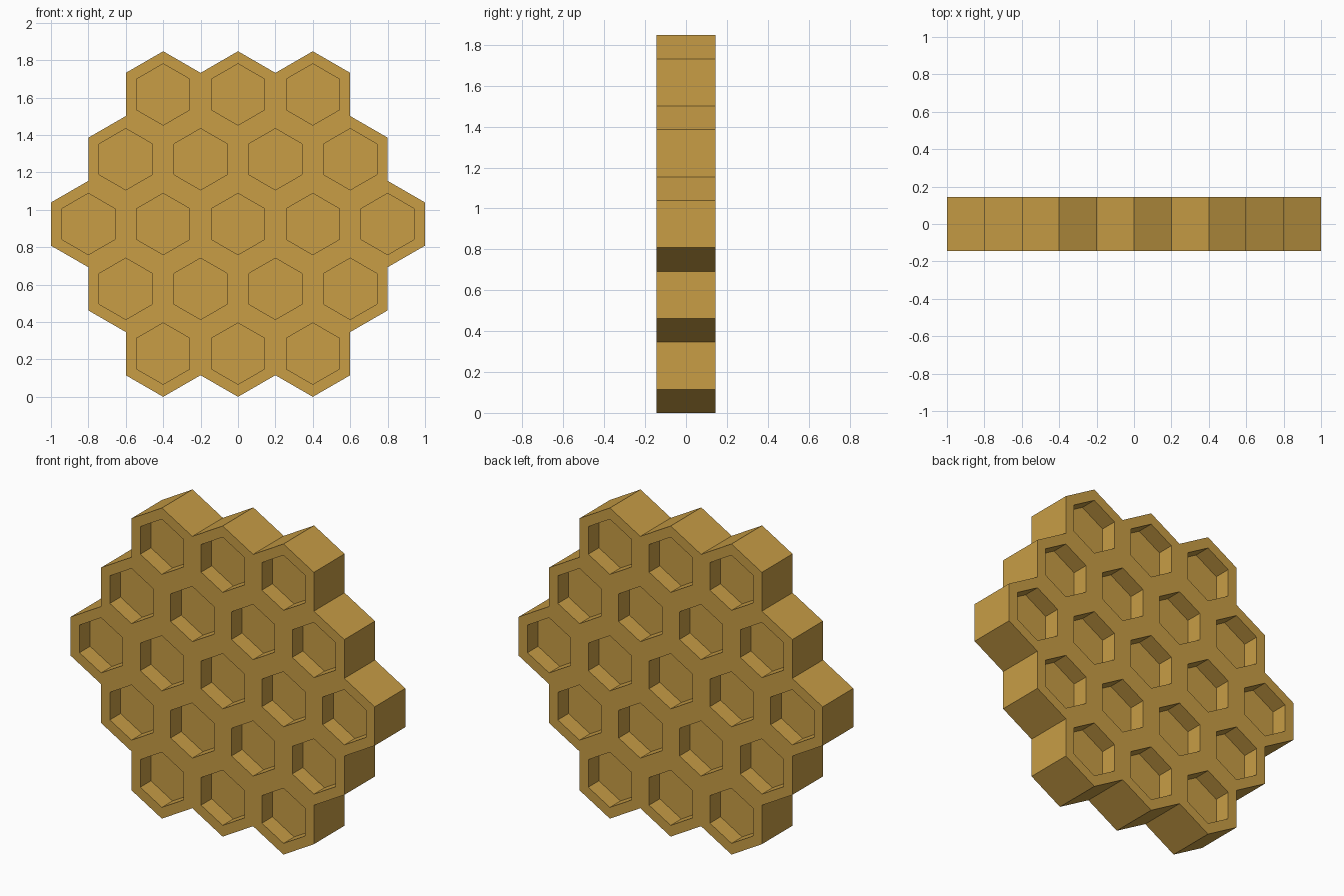
import bpy, bmesh
from math import sin, cos, pi, sqrt
from mathutils import Vector

if "Cube" in bpy.data.objects:
    bpy.data.objects.remove(bpy.data.objects["Cube"])

PITCH = 0.4                  # cell spacing
R_OUT = PITCH / sqrt(3)      # cell corner radius
R_IN = 0.164                 # pocket corner radius
HALF = 0.144                 # half thickness of the slab
FLOOR = 0.044                # half thickness of the web between pockets
ROW = PITCH * sqrt(3) / 2
Z_MID = 2 * ROW + R_OUT


def hexagon(bm, x, z, r, y):
    return [bm.verts.new((x + r * cos(pi / 6 + i * pi / 3), y,
                          z + r * sin(pi / 6 + i * pi / 3))) for i in range(6)]


def band(bm, a, b):
    for i in range(6):
        j = (i + 1) % 6
        bm.faces.new((a[i], a[j], b[j], b[i]))


bm = bmesh.new()

# front sheet: rim, pocket walls and pocket floor of each of the 19 cells
for row in range(-2, 3):
    count = 5 - abs(row)
    for col in range(count):
        x = (col - (count - 1) / 2) * PITCH
        z = Z_MID + row * ROW
        rim = hexagon(bm, x, z, R_OUT, -HALF)
        lip = hexagon(bm, x, z, R_IN, -HALF)
        base = hexagon(bm, x, z, R_IN, -FLOOR)
        band(bm, rim, lip)
        band(bm, lip, base)
        bm.faces.new(base)
bmesh.ops.remove_doubles(bm, verts=bm.verts[:], dist=1e-4)

# back sheet: mirrored copy
front = bm.verts[:] + bm.edges[:] + bm.faces[:]
outline = [e for e in bm.edges if e.is_boundary]
copy = bmesh.ops.duplicate(bm, geom=front)["geom"]
for v in copy:
    if isinstance(v, bmesh.types.BMVert):
        v.co.y = -v.co.y

# outer side walls
side = bmesh.ops.extrude_edge_only(bm, edges=outline)["geom"]
bmesh.ops.translate(bm, vec=Vector((0, 2 * HALF, 0)),
                    verts=[v for v in side if isinstance(v, bmesh.types.BMVert)])
bmesh.ops.remove_doubles(bm, verts=bm.verts[:], dist=1e-4)
bmesh.ops.recalc_face_normals(bm, faces=bm.faces[:])

mesh = bpy.data.meshes.new("honeycomb")
bm.to_mesh(mesh)
bm.free()
honeycomb = bpy.data.objects.new("honeycomb", mesh)
bpy.context.collection.objects.link(honeycomb)

# wax colour
wax = bpy.data.materials.new("wax")
wax.diffuse_color = (0.58, 0.34, 0.06, 1)
wax.use_nodes = True
wax.node_tree.nodes["Principled BSDF"].inputs["Base Color"].default_value = wax.diffuse_color
mesh.materials.append(wax)
